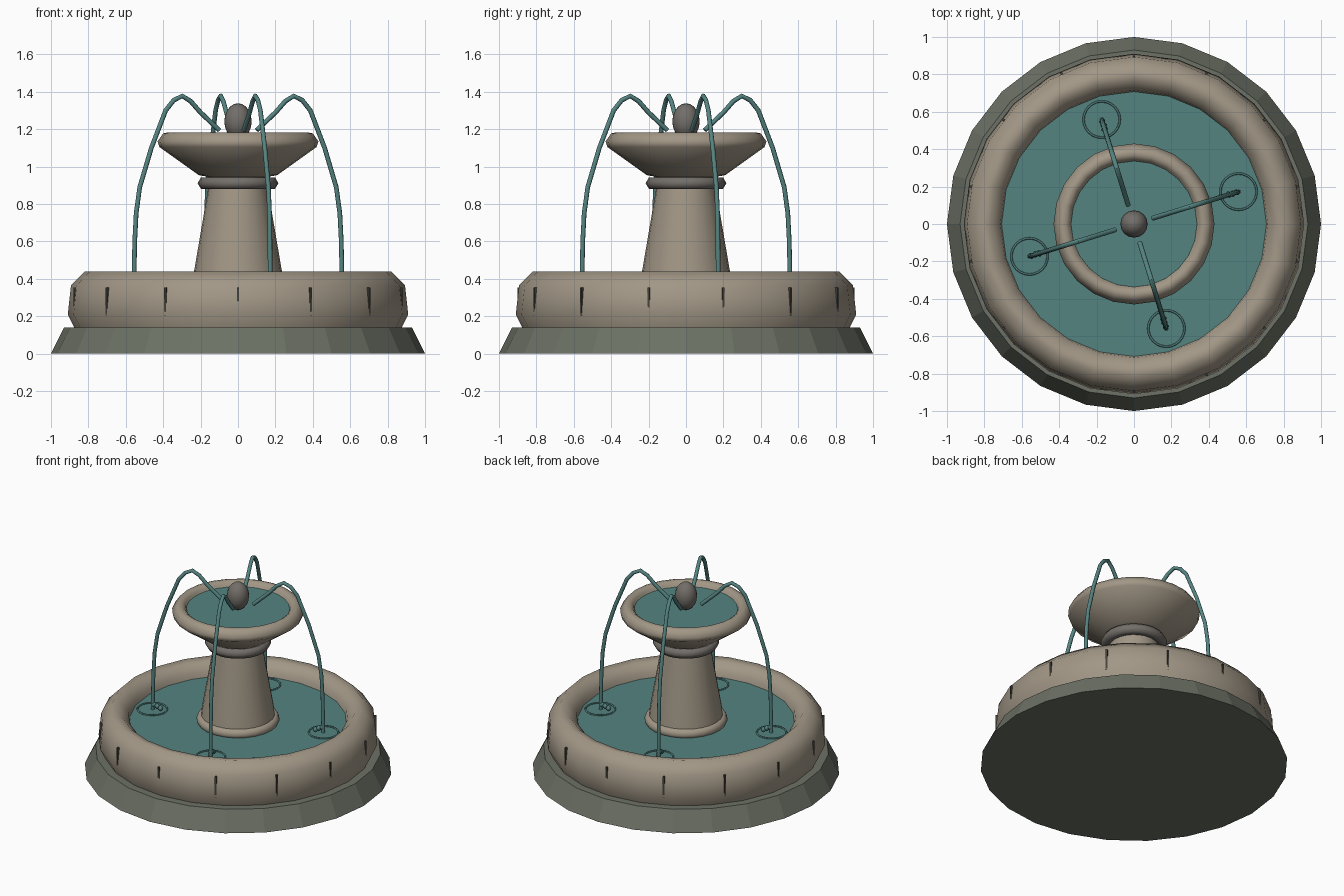
import bpy, bmesh
from math import cos, sin, pi, radians
from mathutils import Matrix, Vector

if "Cube" in bpy.data.objects:
    bpy.data.objects.remove(bpy.data.objects["Cube"])


def material(name, color):
    m = bpy.data.materials.new(name)
    m.diffuse_color = (*color, 1)
    m.use_nodes = True
    m.node_tree.nodes["Principled BSDF"].inputs["Base Color"].default_value = m.diffuse_color
    return m


STONE = material("stone", (0.36, 0.31, 0.24))
DARK_STONE = material("mossy_stone", (0.15, 0.165, 0.13))
WATER = material("water", (0.09, 0.23, 0.22))
GREY = material("grey_stone", (0.17, 0.155, 0.14))
JOINT = material("joint", (0.06, 0.055, 0.045))


def finish(name, bm, mat, angle=None):
    bmesh.ops.recalc_face_normals(bm, faces=bm.faces)
    me = bpy.data.meshes.new(name)
    bm.to_mesh(me)
    bm.free()
    me.materials.append(mat)
    ob = bpy.data.objects.new(name, me)
    bpy.context.collection.objects.link(ob)
    if angle:
        bpy.ops.object.select_all(action='DESELECT')
        ob.select_set(True)
        bpy.context.view_layer.objects.active = ob
        bpy.ops.object.shade_smooth_by_angle(angle=radians(angle))
    return ob


def lathe(name, profile, mat, closed=False, angle=50, n=24):
    """Revolve (radius, z) points; open profiles get flat end caps."""
    bm = bmesh.new()
    rings = [[bm.verts.new((r * cos(2 * pi * i / n), r * sin(2 * pi * i / n), z))
              for i in range(n)] for r, z in profile]
    pairs = list(zip(rings, rings[1:]))
    if closed:
        pairs.append((rings[-1], rings[0]))
    else:
        bm.faces.new(rings[0])
        bm.faces.new(rings[-1])
    for a, b in pairs:
        for i in range(n):
            j = (i + 1) % n
            bm.faces.new((a[i], a[j], b[j], b[i]))
    return finish(name, bm, mat, angle)


def ring_profile(major, minor, z, n):
    return [(major + minor * cos(2 * pi * i / n), z + minor * sin(2 * pi * i / n))
            for i in range(n)]


# Base and pool
lathe("base_step", [(1.0, 0), (0.93, 0.14)], DARK_STONE, angle=10)
lathe("pool_wall", [(0.70, 0.12), (0.87, 0.12), (0.875, 0.14), (0.91, 0.21), (0.893, 0.365),
                    (0.82, 0.44), (0.765, 0.43), (0.715, 0.38), (0.70, 0.30)],
      STONE, closed=True, angle=60)
lathe("pool_water", [(0.71, 0.30), (0.71, 0.342)], WATER)

# Thin joints around the outside of the pool wall
for k in range(14):
    bm = bmesh.new()
    a = -pi / 2 + 2 * pi * k / 14
    bmesh.ops.create_cube(bm, size=1, matrix=Matrix.Rotation(a, 4, 'Z')
                          @ Matrix.Translation((0.885, 0, 0.28))
                          @ Matrix.Diagonal((0.034, 0.012, 0.15, 1)))
    finish(f"wall_joint_{k}", bm, JOINT)

# Column
lathe("column", [(0.25, 0.30), (0.235, 0.44), (0.16, 0.88), (0.15, 0.97)], STONE)
lathe("column_foot", ring_profile(0.235, 0.036, 0.36, 8), STONE, closed=True, angle=60)
lathe("column_collar", ring_profile(0.18, 0.036, 0.912, 6), GREY, closed=True, angle=65)

# Upper bowl
lathe("upper_bowl", [(0.13, 0.94), (0.21, 0.955), (0.42, 1.105), (0.43, 1.135), (0.40, 1.178),
                     (0.37, 1.184), (0.345, 1.165), (0.33, 1.12), (0.12, 1.0)], STONE, angle=60)
lathe("upper_water", [(0.325, 1.12), (0.337, 1.15)], WATER)

# Finial
bm = bmesh.new()
bmesh.ops.create_uvsphere(bm, u_segments=16, v_segments=10, radius=1,
                          matrix=Matrix.Translation((0, 0, 1.242)) @ Matrix.Diagonal((0.073, 0.073, 0.097, 1)))
finish("finial", bm, GREY, 60)

# Four water jets with ripple rings and droplets
ARC = [(0.105, 1.195), (0.21, 1.29), (0.265, 1.35), (0.312, 1.378), (0.36, 1.355), (0.405, 1.30),
       (0.485, 1.10), (0.55, 0.89), (0.57, 0.75), (0.578, 0.60), (0.583, 0.345)]
for k in range(4):
    spin = Matrix.Rotation(radians(17.2) + k * pi / 2, 4, 'Z')
    bm = bmesh.new()
    rings = []
    for i, (r, z) in enumerate(ARC):
        p, q = ARC[max(i - 1, 0)], ARC[min(i + 1, len(ARC) - 1)]
        t = Vector((q[0] - p[0], 0, q[1] - p[1])).normalized()
        side = Vector((0, 1, 0))
        up = t.cross(side)
        rings.append([bm.verts.new(spin @ (Vector((r, 0, z)) + 0.013 *
                      (side * cos(j * pi / 4) + up * sin(j * pi / 4)))) for j in range(8)])
    for a, b in zip(rings, rings[1:]):
        for j in range(8):
            bm.faces.new((a[j], a[j - 1], b[j - 1], b[j]))
    bm.faces.new(rings[0])
    bm.faces.new(rings[-1])
    finish(f"water_jet_{k}", bm, WATER, 50)

    ripple = lathe(f"ripple_{k}", ring_profile(0.097, 0.006, 0.345, 6), WATER, closed=True, angle=70)
    ripple.data.transform(Matrix.Translation(spin @ Vector((0.585, 0, 0))))

    bm = bmesh.new()
    for r, z in ((0.575, 0.38), (0.553, 0.37), (0.53, 0.358)):
        bmesh.ops.create_uvsphere(bm, u_segments=8, v_segments=6, radius=0.017,
                                  matrix=spin @ Matrix.Translation((r, 0, z)))
    finish(f"droplets_{k}", bm, WATER, 60)
